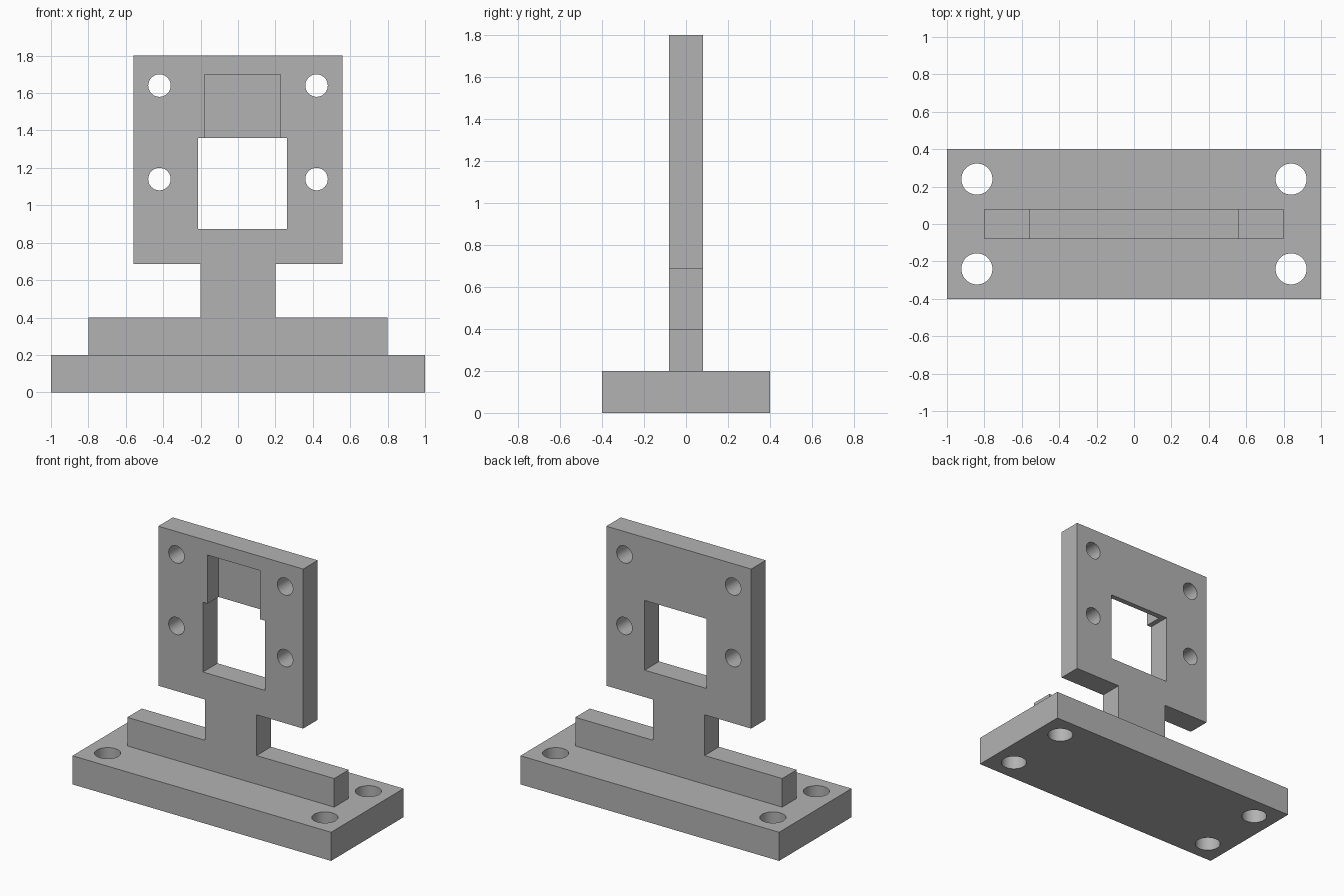
import bpy
import bmesh
import math

cube = bpy.data.objects.get("Cube")
if cube:
    bpy.data.objects.remove(cube, do_unlink=True)

grey = bpy.data.materials.new("plain_grey")
grey.use_nodes = True
COLOUR = (0.45, 0.45, 0.45, 1)
grey.diffuse_color = COLOUR
grey.node_tree.nodes["Principled BSDF"].inputs["Base Color"].default_value = COLOUR


def make_object(name, bm):
    bmesh.ops.recalc_face_normals(bm, faces=bm.faces)
    mesh = bpy.data.meshes.new(name)
    bm.to_mesh(mesh)
    bm.free()
    mesh.materials.append(grey)
    obj = bpy.data.objects.new(name, mesh)
    bpy.context.collection.objects.link(obj)
    return obj


def box(name, low, high):
    bm = bmesh.new()
    bmesh.ops.create_cube(bm, size=1)
    for v in bm.verts:
        v.co = [(a + b) / 2 + c * (b - a) for a, b, c in zip(low, high, v.co)]
    return make_object(name, bm)


def cylinder(name, centre, radius, depth, along_y=False):
    bm = bmesh.new()
    bmesh.ops.create_cone(bm, cap_ends=True, segments=48, radius1=radius,
                          radius2=radius, depth=depth)
    obj = make_object(name, bm)
    obj.location = centre
    if along_y:
        obj.rotation_euler.x = math.pi / 2
    return obj


def cut(target, cutters):
    for cutter in cutters:
        cutter.hide_render = True
        mod = target.modifiers.new("cut", "BOOLEAN")
        mod.operation = "DIFFERENCE"
        mod.solver = "EXACT"
        mod.object = cutter
    bpy.ops.object.select_all(action="DESELECT")
    bpy.context.view_layer.objects.active = target
    target.select_set(True)
    for mod in list(target.modifiers):
        bpy.ops.object.modifier_apply(modifier=mod.name)
    for cutter in cutters:
        bpy.data.objects.remove(cutter, do_unlink=True)
    bpy.ops.object.shade_smooth_by_angle(angle=math.radians(30))


# Base plate with four vertical bolt holes
base = box("base_plate", (-1, -0.4, 0), (1, 0.4, 0.2))
cut(base, [cylinder("bolt_hole", (sx * 0.84, sy * 0.24, 0.1), 0.083, 0.5)
           for sx in (-1, 1) for sy in (-1, 1)])

# Upright: foot rail, neck and square mounting panel from one mirrored outline
HALF = 0.08
right_side = [(0.8, 0.2), (0.8, 0.4), (0.2, 0.4), (0.2, 0.685), (0.56, 0.685), (0.56, 1.8)]
outline = right_side + [(-x, z) for x, z in reversed(right_side)]
bm = bmesh.new()
face = bm.faces.new([bm.verts.new((x, -HALF, z)) for x, z in outline])
new = bmesh.ops.extrude_face_region(bm, geom=[face])["geom"]
bmesh.ops.translate(bm, vec=(0, 2 * HALF, 0),
                    verts=[g for g in new if isinstance(g, bmesh.types.BMVert)])
upright = make_object("upright_bracket", bm)

# Through window, front recess above it and four panel holes
cutters = [box("window", (-0.215, -0.3, 0.873), (0.263, 0.3, 1.36)),
           box("recess", (-0.18, -0.3, 1.2), (0.226, 0.043, 1.7))]
cutters += [cylinder("panel_hole", (sx * 0.42, 0, z), 0.06, 0.5, True)
            for sx in (-1, 1) for z in (1.14, 1.64)]
cut(upright, cutters)
